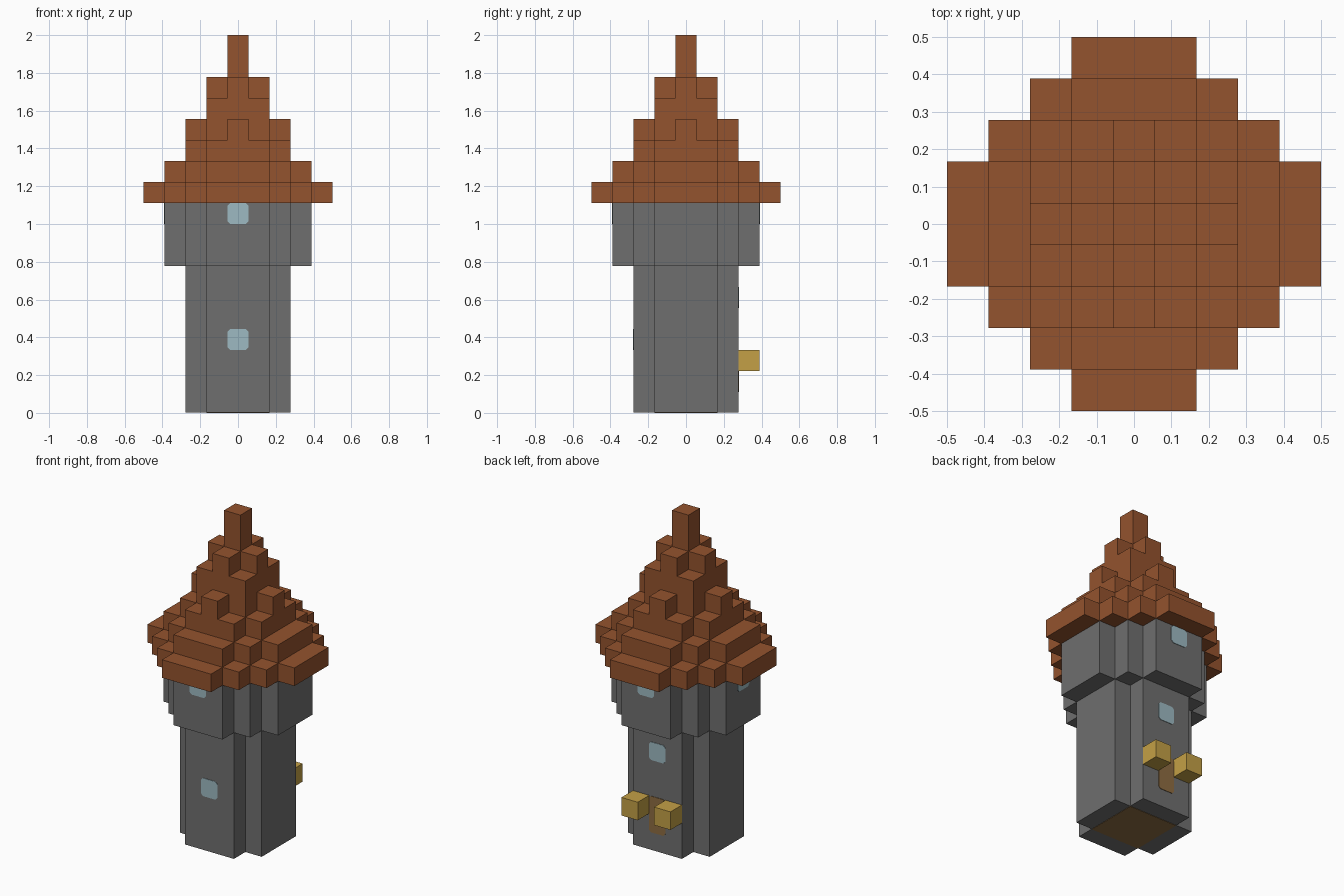
import bpy, bmesh
from math import pi
from mathutils import Matrix, Vector

U = 1 / 9  # block size

cube = bpy.data.objects.get("Cube")
if cube:
    bpy.data.objects.remove(cube, do_unlink=True)


def material(name, *rgb):
    lin = [((c / 255 + 0.055) / 1.055) ** 2.4 for c in rgb] + [1]
    m = bpy.data.materials.new(name)
    m.use_nodes = True
    m.diffuse_color = lin
    m.node_tree.nodes["Principled BSDF"].inputs["Base Color"].default_value = lin
    return m


stone = material("grey stone", 111, 111, 111)
tile = material("roof brown", 148, 83, 46)
glass = material("pale blue glass", 158, 186, 194)
gold = material("gold", 196, 160, 70)
wood = material("wood", 142, 109, 66)


def extrude_outline(name, points, depth, mat, matrix):
    """Extrude a flat outline along local z and place it."""
    bm = bmesh.new()
    face = bm.faces.new([bm.verts.new((x, y, 0)) for x, y in points])
    ext = bmesh.ops.extrude_face_region(bm, geom=[face])
    top = [v for v in ext["geom"] if isinstance(v, bmesh.types.BMVert)]
    bmesh.ops.translate(bm, verts=top, vec=(0, 0, depth))
    bmesh.ops.recalc_face_normals(bm, faces=bm.faces)
    bm.transform(matrix)
    mesh = bpy.data.meshes.new(name)
    bm.to_mesh(mesh)
    bm.free()
    mesh.materials.append(mat)
    obj = bpy.data.objects.new(name, mesh)
    bpy.context.collection.objects.link(obj)
    return obj


def stepped_layer(name, reach, half, z0, z1, mat):
    """Prism with a stepped round outline; all sizes in blocks."""
    quarter = []
    a, b = reach + 0.5, half
    while a >= half:
        quarter.append((a, b))
        if a > half:
            quarter.append((a - 1, b))
        a, b = a - 1, b + 1
    outline = []
    for x, y in quarter * 1:
        outline.append((x * U, y * U))
    ring = []
    for _ in range(4):
        ring += outline
        outline = [(-y, x) for x, y in outline]
    extrude_outline(name, ring, (z1 - z0) * U, mat,
                    Matrix.Translation((0, 0, z0 * U)))


def wall_plate(name, turn, dist, z0, height, mat):
    """Thin plate with cut corners on a wall; turn 0 is the front."""
    w, h, c = U / 2, height * U / 2, 0.014
    pts = [(w, h - c), (w - c, h), (c - w, h), (-w, h - c),
           (-w, c - h), (c - w, -h), (w - c, -h), (w, c - h)]
    place = (Matrix.Rotation(turn, 4, "Z")
             @ Matrix.Translation((0, -dist * U, z0 * U + h))
             @ Matrix.Rotation(pi / 2, 4, "X"))
    extrude_outline(name, pts, 0.003, mat, place)


# Tower walls and wooden floor
stepped_layer("tower_shaft", 2, 1.5, 0.02, 7, stone)
stepped_layer("tower_head", 3, 1.5, 7, 10, stone)
stepped_layer("floor", 1, 1.5, 0, 0.04, wood)

# Stepped roof, from the eaves to the spire
stepped_layer("roof_eaves", 4, 1.5, 10, 11, tile)
stepped_layer("roof_lower", 3, 1.5, 11, 12, tile)
stepped_layer("roof_middle", 2, 1.5, 12, 13, tile)
stepped_layer("roof_gables", 2, 0.5, 13, 14, tile)
stepped_layer("roof_upper", 1, 1.5, 14, 15, tile)
stepped_layer("roof_collar", 1, 0.5, 15, 16, tile)
stepped_layer("spire", 0, 0.5, 16, 18, tile)

# Windows and back door
wall_plate("front_window", 0, 2.5, 3, 1, glass)
wall_plate("back_window", pi, 2.5, 5, 1, glass)
for side, turn in (("front", 0), ("back", pi), ("right", -pi / 2)):
    wall_plate("head_window_" + side, turn, 3.5, 9, 1, glass)
wall_plate("back_door", pi, 2.5, 1, 2, wood)

# Lanterns either side of the door
corner = U / 2
square = [(corner, corner), (-corner, corner), (-corner, -corner), (corner, -corner)]
for side, sx in (("left", 1), ("right", -1)):
    extrude_outline("lantern_" + side, square, U, gold,
                    Matrix.Translation(Vector((sx, 3, 2)) * U))
